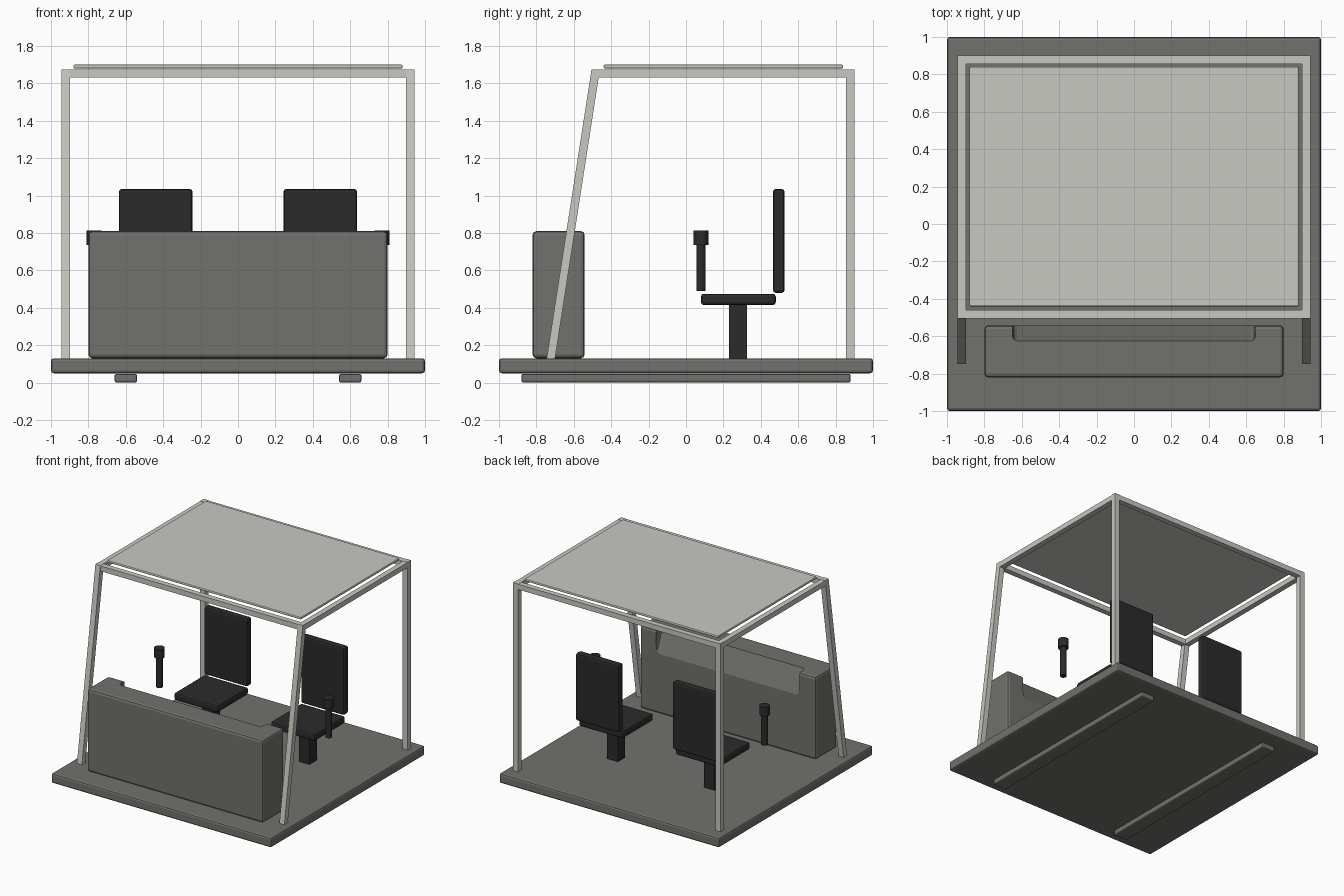
import bpy
import bmesh
import math
from mathutils import Vector, Matrix

old = bpy.data.objects.get("Cube")
if old:
    bpy.data.objects.remove(old, do_unlink=True)


def material(name, r, g, b):
    m = bpy.data.materials.new(name)
    m.use_nodes = True
    m.diffuse_color = (r, g, b, 1)
    m.node_tree.nodes["Principled BSDF"].inputs["Base Color"].default_value = (r, g, b, 1)
    return m


GREY = material("warm grey", 0.165, 0.168, 0.15)
LIGHT = material("pale grey", 0.58, 0.58, 0.54)
BLACK = material("soft black", 0.024, 0.024, 0.025)


def finish(name, bm, mat):
    mesh = bpy.data.meshes.new(name)
    bm.to_mesh(mesh)
    bm.free()
    mesh.materials.append(mat)
    ob = bpy.data.objects.new(name, mesh)
    bpy.context.scene.collection.objects.link(ob)
    return ob


def box(name, x, y, z, mat, bevel=0.0, lean=0.0):
    """Box from (min, max) spans; lean shifts the top along y."""
    bm = bmesh.new()
    bmesh.ops.create_cube(bm, size=1)
    for v in bm.verts:
        top = v.co.z > 0
        v.co = Vector([s[0] if c < 0 else s[1] for c, s in zip(v.co, (x, y, z))])
        if top:
            v.co.y += lean
    ob = finish(name, bm, mat)
    if bevel:
        mod = ob.modifiers.new("Bevel", "BEVEL")
        mod.width = bevel
        mod.segments = 2
    return ob


def cylinder(name, x, y, z, radius, mat):
    bm = bmesh.new()
    bmesh.ops.create_cone(bm, cap_ends=True, segments=16, radius1=radius, radius2=radius,
                          depth=z[1] - z[0],
                          matrix=Matrix.Translation((x, y, sum(z) / 2)))
    ob = finish(name, bm, mat)
    for p in ob.data.polygons:
        p.use_smooth = len(p.vertices) == 4
    return ob


def around(c, half):
    return (c - half, c + half)


# Floor and front console
box("floor", (-1, 1), (-1, 1), (0.05, 0.13), GREY, 0.015)
console = box("console", (-0.8, 0.8), (-0.82, -0.542), (0.13, 0.81), GREY, 0.02)

# Sloped recess for the operator's display, cut in the console's rear top edge
tilt = math.atan2(0.08, 0.18)
cutter = box("recess_cutter", (-0.65, 0.65), (0, 0.3), (-0.3, 0.3), GREY, 0.025)
cutter.location = (0, -0.585, 0.72)
cutter.rotation_euler.x = tilt
cutter.hide_render = True
cutter.hide_viewport = True
cutter.display_type = "WIRE"
cut = console.modifiers.new("Recess", "BOOLEAN")
cut.operation = "DIFFERENCE"
cut.solver = "EXACT"
cut.object = cutter

# Parts mirrored left and right
for side, s in (("left", 1), ("right", -1)):
    box(f"{side}_skid", around(0.6 * s, 0.06), (-0.88, 0.88), (0.005, 0.052), GREY, 0.01)
    bpy.data.objects[f"{side}_skid"].location.z = -0.005

    # Seat
    sx = 0.44 * s
    box(f"{side}_seat_pedestal", around(sx, 0.048), around(0.278, 0.048), (0.13, 0.42), BLACK)
    box(f"{side}_seat_cushion", around(sx, 0.2), (0.08, 0.48), (0.415, 0.475), BLACK, 0.015)
    box(f"{side}_seat_back", around(sx, 0.197), (0.465, 0.527), (0.48, 1.035), BLACK, 0.015)

    # Control lever
    cylinder(f"{side}_lever_stem", 0.77 * s, 0.08, (0.49, 0.74), 0.025, BLACK)
    cylinder(f"{side}_lever_knob", 0.77 * s, 0.08, (0.737, 0.812), 0.04, BLACK)

    # Cab posts and side roof rail
    px = around(0.92 * s, 0.0225)
    box(f"{side}_rear_post", px, (0.855, 0.9), (0.13, 1.675), LIGHT)
    box(f"{side}_front_post", px, (-0.745, -0.7), (0.13, 1.675), LIGHT, lean=0.24)
    box(f"{side}_roof_rail", px, (-0.505, 0.9), (1.63, 1.673), LIGHT)

# Cross rails and roof panel
for name, y in (("front", (-0.505, -0.46)), ("rear", (0.855, 0.9))):
    box(f"{name}_roof_rail", (-0.94, 0.94), y, (1.63, 1.673), LIGHT)
box("roof_panel", (-0.88, 0.88), (-0.44, 0.84), (1.68, 1.7), LIGHT, 0.006)
